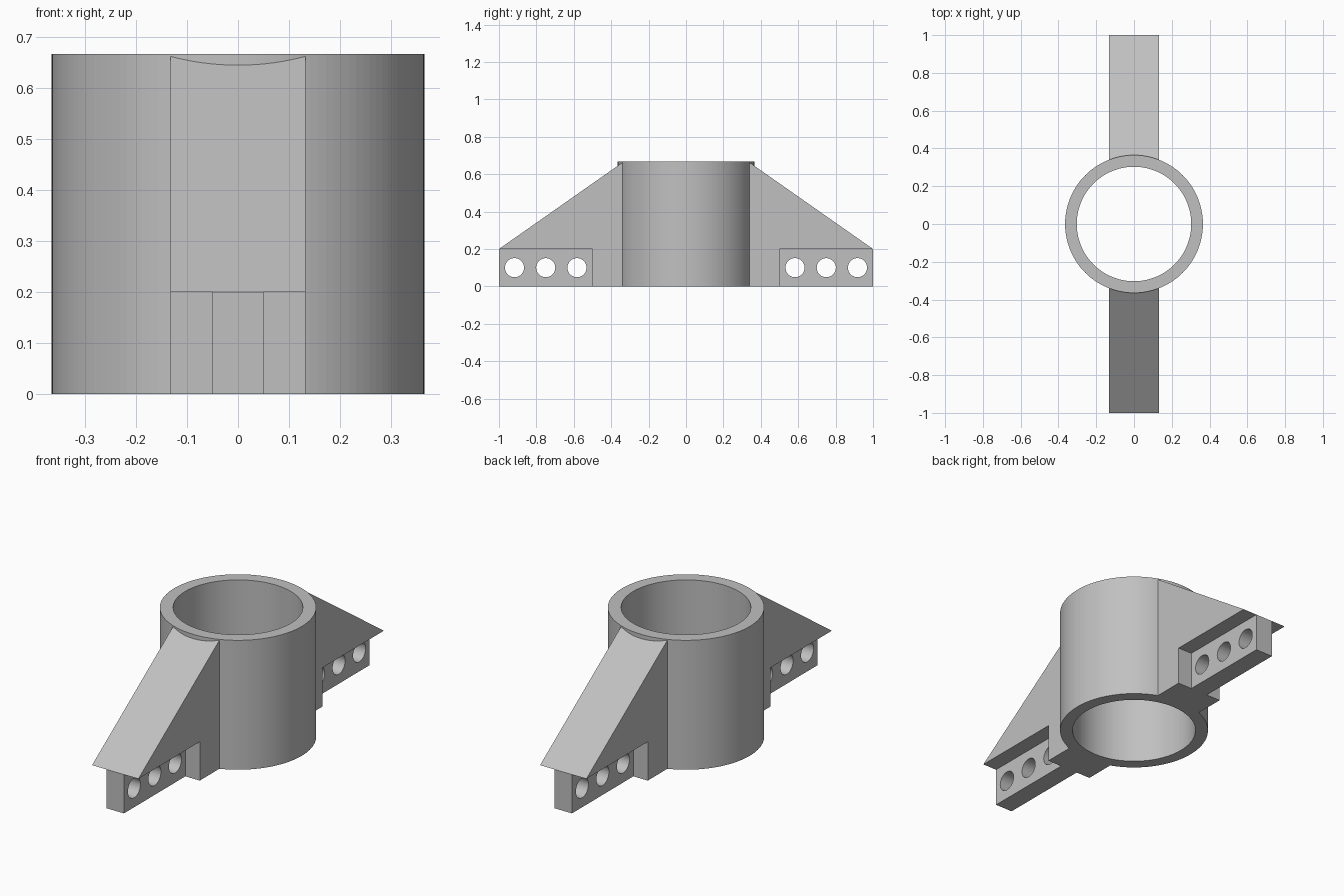
import bpy, bmesh, math
from mathutils import Matrix

cube = bpy.data.objects.get("Cube")
if cube:
    bpy.data.objects.remove(cube, do_unlink=True)

R_OUT, R_IN, HEIGHT = 0.365, 0.303, 0.667
FIN_HALF, WEB_HALF = 0.132, 0.05
LEDGE = 0.2

grey = bpy.data.materials.new("plain grey")
grey.use_nodes = True
colour = (0.53, 0.53, 0.53, 1)
grey.diffuse_color = colour
grey.node_tree.nodes["Principled BSDF"].inputs["Base Color"].default_value = colour


def finish(bm, name):
    bmesh.ops.recalc_face_normals(bm, faces=bm.faces)
    mesh = bpy.data.meshes.new(name)
    bm.to_mesh(mesh)
    bm.free()
    mesh.materials.append(grey)
    obj = bpy.data.objects.new(name, mesh)
    bpy.context.collection.objects.link(obj)
    return obj


def box(name, x0, x1, y0, y1, z0, z1):
    bm = bmesh.new()
    bmesh.ops.create_cube(bm, size=1)
    bmesh.ops.scale(bm, vec=(x1 - x0, y1 - y0, z1 - z0), verts=bm.verts)
    bmesh.ops.translate(bm, vec=((x0 + x1) / 2, (y0 + y1) / 2, (z0 + z1) / 2), verts=bm.verts)
    return finish(bm, name)


def cut(target, cutter):
    cutter.hide_render = True
    mod = target.modifiers.new("cut", "BOOLEAN")
    mod.operation, mod.solver, mod.object = "DIFFERENCE", "EXACT", cutter
    bpy.context.view_layer.objects.active = target
    bpy.ops.object.modifier_apply(modifier=mod.name)
    bpy.data.objects.remove(cutter, do_unlink=True)


def smooth(obj):
    bpy.ops.object.select_all(action="DESELECT")
    obj.select_set(True)
    bpy.context.view_layer.objects.active = obj
    bpy.ops.object.shade_smooth_by_angle(angle=math.radians(30))


# Central sleeve: rectangular wall section spun around z
bm = bmesh.new()
section = [(R_IN, 0), (R_OUT, 0), (R_OUT, HEIGHT), (R_IN, HEIGHT)]
wall = bm.faces.new([bm.verts.new((r, 0, z)) for r, z in section])
bmesh.ops.spin(bm, geom=[wall] + wall.edges[:] + wall.verts[:], axis=(0, 0, 1),
               cent=(0, 0, 0), angle=math.tau, steps=128, use_merge=True)
bmesh.ops.remove_doubles(bm, verts=bm.verts, dist=1e-5)
bmesh.ops.delete(bm, geom=[f for f in bm.faces if all(abs(v.co.y) < 1e-5 for v in f.verts)],
                 context="FACES_ONLY")
smooth(finish(bm, "central_sleeve"))

# Two sloped fins, each narrowed to a drilled web at the foot
for name, side in (("front_fin", -1), ("back_fin", 1)):
    bm = bmesh.new()
    profile = [(0.336, 0), (1, 0), (1, LEDGE), (0.336, 0.665)]
    face = bm.faces.new([bm.verts.new((-FIN_HALF, side * y, z)) for y, z in profile])
    ext = bmesh.ops.extrude_face_region(bm, geom=[face])
    bmesh.ops.translate(bm, vec=(2 * FIN_HALF, 0, 0),
                        verts=[g for g in ext["geom"] if isinstance(g, bmesh.types.BMVert)])
    fin = finish(bm, name)

    # Side recesses under the ledge
    y0, y1 = sorted((side * 0.5, side * 1.1))
    for s in (-1, 1):
        x0, x1 = sorted((s * WEB_HALF, s * 0.2))
        cut(fin, box("recess_cutter", x0, x1, y0, y1, -0.1, LEDGE))

    # Three bolt holes
    for y in (0.583, 0.75, 0.917):
        bm = bmesh.new()
        place = Matrix.Translation((0, side * y, 0.1)) @ Matrix.Rotation(math.pi / 2, 4, "Y")
        bmesh.ops.create_cone(bm, cap_ends=True, segments=48, radius1=0.051, radius2=0.051,
                              depth=0.2, matrix=place)
        cut(fin, finish(bm, "hole_cutter"))
    smooth(fin)
